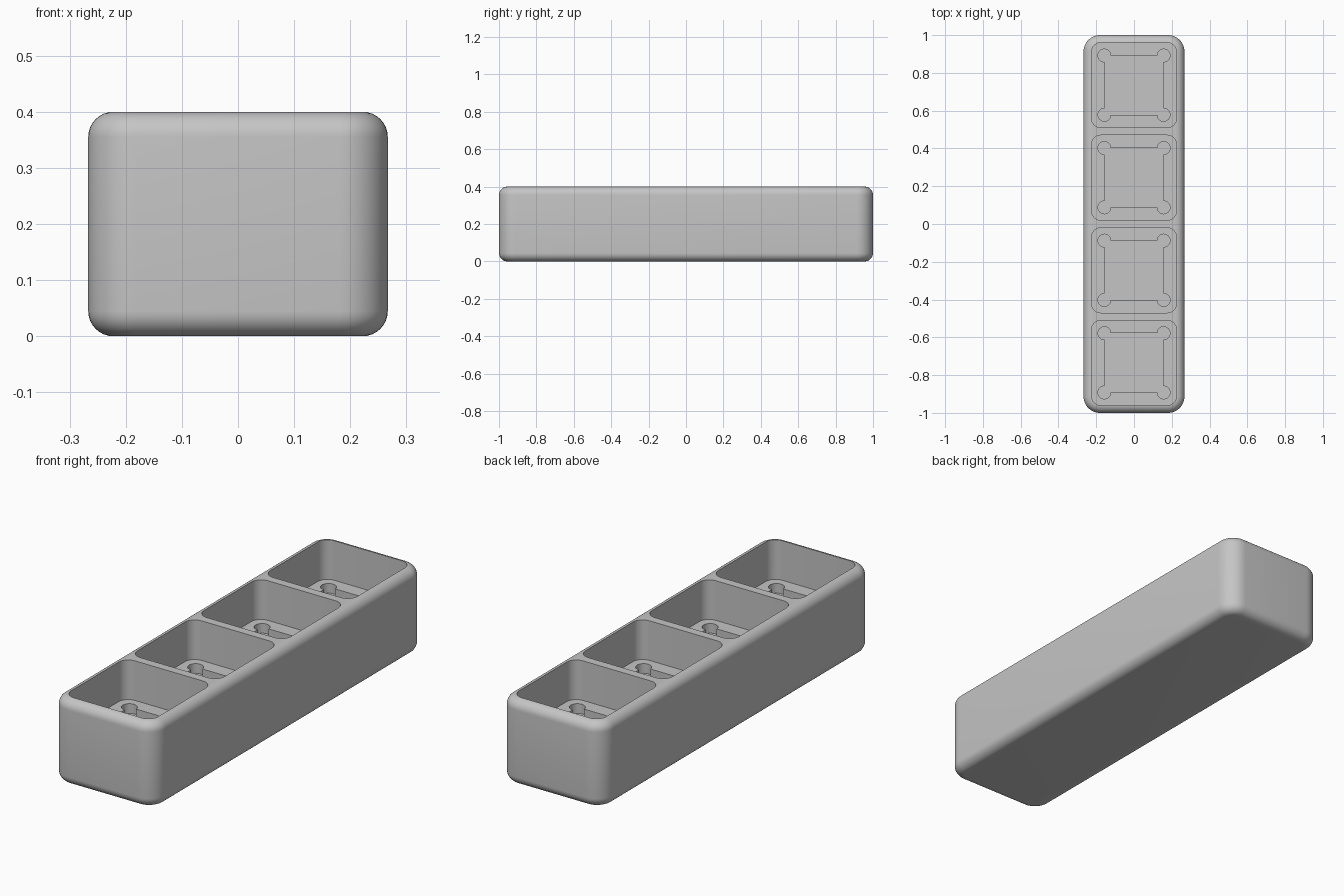
import bpy
import bmesh
from math import sin, cos, radians

default = bpy.data.objects.get("Cube")
if default:
    bpy.data.objects.remove(default, do_unlink=True)

WIDTH, LENGTH, HEIGHT = 0.534, 2.0, 0.4
CORNER, FILLET = 0.087, 0.045
POCKET_FLOOR, RECESS_FLOOR = 0.215, 0.17
PITCH = 0.49

grey = bpy.data.materials.new("plain grey")
grey.use_nodes = True
grey.diffuse_color = (0.56, 0.56, 0.56, 1)
grey.node_tree.nodes["Principled BSDF"].inputs["Base Color"].default_value = grey.diffuse_color


def outline(cx, cy, radius, start=0, sweep=90, steps=10):
    """Rectangle outline with an arc centred at each (cx, cy) corner."""
    points = []
    for quarter, (sx, sy) in enumerate([(1, 1), (-1, 1), (-1, -1), (1, -1)]):
        for i in range(steps + 1):
            a = radians(start + 90 * quarter + sweep * i / steps)
            points.append((sx * cx + radius * cos(a), sy * cy + radius * sin(a)))
    return points


def add_loft(bm, layers, y=0):
    """Skin a stack of (outline, z) layers and cap both ends."""
    rings = [[bm.verts.new((px, py + y, z)) for px, py in pts] for pts, z in layers]
    n = len(rings[0])
    for low, high in zip(rings, rings[1:]):
        for i in range(n):
            j = (i + 1) % n
            bm.faces.new((low[i], low[j], high[j], high[i]))
    bm.faces.new(rings[0][::-1])
    bm.faces.new(rings[-1])


def finish(bm, name):
    bmesh.ops.recalc_face_normals(bm, faces=bm.faces)
    mesh = bpy.data.meshes.new(name)
    bm.to_mesh(mesh)
    bm.free()
    mesh.materials.append(grey)
    obj = bpy.data.objects.new(name, mesh)
    bpy.context.collection.objects.link(obj)
    return obj


# Tray body: rounded corners with filleted top and bottom edges
cx, cy = WIDTH / 2 - CORNER, LENGTH / 2 - CORNER
layers = []
STEPS = 8
for i in range(STEPS + 1):
    a = radians(90 * i / STEPS)
    radius = CORNER - FILLET * (1 - sin(a))
    layers.append((outline(cx, cy, radius), FILLET * (1 - cos(a))))
layers += [(pts, HEIGHT - z) for pts, z in reversed(layers)]
bm = bmesh.new()
add_loft(bm, layers)
tray = finish(bm, "tray_body")


def cut_row(name, pts, bottom, top):
    """Cut the same shape out of the tray at four places along its length."""
    bm = bmesh.new()
    for k in range(4):
        add_loft(bm, [(pts, bottom), (pts, top)], (k - 1.5) * PITCH)
    cutter = finish(bm, name)
    cutter.hide_render = True
    mod = tray.modifiers.new(name, "BOOLEAN")
    mod.operation = "DIFFERENCE"
    mod.solver = "EXACT"
    mod.object = cutter
    bpy.context.view_layer.objects.active = tray
    bpy.ops.object.modifier_apply(modifier=mod.name)
    bpy.data.objects.remove(cutter, do_unlink=True)


# Four rounded square pockets, each with a square recess relieved at its corners
cut_row("pocket_cutter", outline(0.175, 0.175, 0.05), POCKET_FLOOR, HEIGHT + 0.1)
cut_row("recess_cutter", outline(0.157, 0.157, 0.034, -90, 270, 24),
        RECESS_FLOOR, POCKET_FLOOR + 0.05)

# Smooth the rounded surfaces, keep the cut edges sharp
bpy.ops.object.select_all(action="DESELECT")
tray.select_set(True)
bpy.context.view_layer.objects.active = tray
bpy.ops.object.shade_smooth_by_angle(angle=radians(30))
